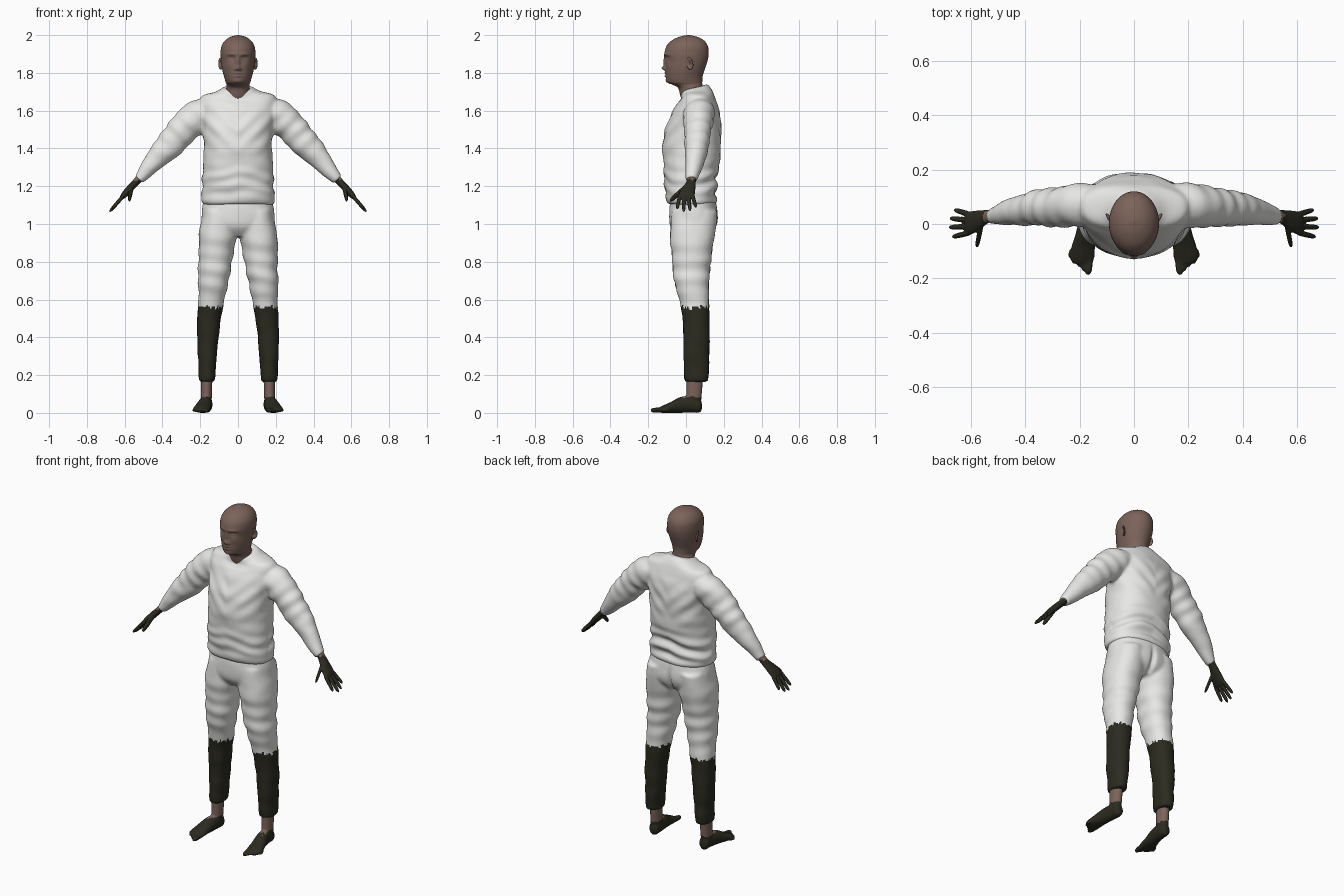
import bpy, bmesh, math
from mathutils import Vector, noise

if "Cube" in bpy.data.objects:
    bpy.data.objects.remove(bpy.data.objects["Cube"])

X, Y, Z = Vector((1, 0, 0)), Vector((0, 1, 0)), Vector((0, 0, 1))
ACROSS = Vector((.747, 0, .664))      # thickness direction of arm and hand


def material(name, color):
    m = bpy.data.materials.new(name)
    m.use_nodes = True
    m.diffuse_color = (*color, 1)
    bsdf = m.node_tree.nodes["Principled BSDF"]
    bsdf.inputs["Base Color"].default_value = (*color, 1)
    bsdf.inputs["Roughness"].default_value = .8
    return m


white = material("white_cloth", (.8, .8, .78))
olive = material("dark_olive", (.024, .024, .014))
skin = material("brown_skin", (.2, .125, .102))


def smooth_rows(rows, steps):
    """Catmull-Rom interpolation of cross-section rows."""
    out = []
    for i in range(len(rows) - 1):
        quad = [rows[max(i - 1, 0)], rows[i], rows[i + 1], rows[min(i + 2, len(rows) - 1)]]
        for s in range(steps):
            t = s / steps
            out.append([b + .5 * t * (c - a + t * (2*a - 5*b + 4*c - d + t * (3*(b - c) + d - a)))
                        for a, b, c, d in zip(*quad)])
    return out + [list(rows[-1])]


def loft(bm, rows, u=X, v=Y, side=1, sides=32, steps=5, power=2):
    """Skin rows of (x, y, z, radius_u, radius_v); side=-1 mirrors in x."""
    rings = []
    for x, y, z, ru, rv in smooth_rows(rows, steps):
        ring = []
        for k in range(sides):
            a = math.tau * k / sides
            c, s = (math.copysign(abs(f) ** (2 / power), f) for f in (math.cos(a), math.sin(a)))
            p = Vector((x, y, z)) + u * max(ru, .002) * c + v * max(rv, .002) * s
            p.x *= side
            ring.append(bm.verts.new(p))
        rings.append(ring)
    for lo, hi in zip(rings, rings[1:]):
        for k in range(sides):
            n = (k + 1) % sides
            bm.faces.new((lo[k], lo[n], hi[n], hi[k]))
    bm.faces.new(rings[0])
    bm.faces.new(rings[-1])


def digit(bm, a, b, r, u, v, side):
    """Finger or toe with a rounded end."""
    a, b = Vector(a), Vector(b)
    loft(bm, [(*a.lerp(b, t), r * k, r * k) for t, k in
              ((0, 1), (.5, 1), (.85, .85), (1, .35))], u, v, side, 12, 3)


def body_rows(profile):
    """Turn (z, front, back, half_width) into loft rows."""
    return [(0, (f + b) / 2, z, w, (b - f) / 2) for z, f, b, w in profile]


def finish(name, bm, mats, voxel=0, rule=None, shape=None):
    """Make the object, fuse its pieces, shape the cloth and colour the faces."""
    bmesh.ops.recalc_face_normals(bm, faces=bm.faces)
    me = bpy.data.meshes.new(name)
    bm.to_mesh(me)
    bm.free()
    ob = bpy.data.objects.new(name, me)
    bpy.context.collection.objects.link(ob)
    if voxel:
        fuse = ob.modifiers.new("fuse", 'REMESH')
        fuse.mode, fuse.voxel_size = 'VOXEL', voxel
        soften = ob.modifiers.new("soften", 'SMOOTH')
        soften.factor, soften.iterations = .5, 5
        graph = bpy.context.evaluated_depsgraph_get()
        me = bpy.data.meshes.new_from_object(ob.evaluated_get(graph))
        ob.modifiers.clear()
        ob.data = me
    if shape:
        moved = [shape(v.co.copy(), v.normal.copy()) for v in me.vertices]
        for v, p in zip(me.vertices, moved):
            v.co = p
    me.materials.clear()
    for m in mats:
        me.materials.append(m)
    for f in me.polygons:
        f.use_smooth = True
        f.material_index = rule(f.center) if rule else 0
    me.update()
    return ob


def bell(d, width):
    return math.exp(-(d / width) ** 2)


def ragged(p, size):
    return size * noise.noise(Vector((p.x * 70, p.y * 70, 3)))


# Head and neck, with the face pressed in and out of the loft
FACE = [  # x, z, width, height, push
    (0, 1.857, .009, .025, .012), (0, 1.825, .011, .011, .02),
    (.012, 1.818, .008, .007, .008), (.035, 1.898, .024, .008, .006),
    (.034, 1.879, .017, .011, -.011), (.034, 1.876, .011, .006, .006),
    (.045, 1.84, .02, .02, .004), (0, 1.798, .02, .005, .007),
    (0, 1.783, .016, .005, .007), (0, 1.79, .022, .003, -.004),
    (0, 1.755, .02, .012, .005)]


def face_shape(p, n):
    if p.y < 0 and p.z > 1.73:
        push = sum(a * bell(abs(p.x) - x, w) * bell(p.z - z, h) for x, z, w, h, a in FACE)
        p.y -= push * min(1, -p.y / .04)
    return p


bm = bmesh.new()
loft(bm, body_rows([
    (1.62, -.01, .11, .07), (1.68, -.03, .1, .066), (1.72, -.042, .09, .062),
    (1.737, -.07, .087, .06), (1.75, -.098, .086, .065), (1.78, -.107, .088, .074),
    (1.82, -.108, .1, .084), (1.86, -.108, .113, .089), (1.9, -.114, .12, .092),
    (1.94, -.104, .116, .088), (1.97, -.078, .097, .07), (1.99, -.038, .062, .042),
    (2, .005, .02, .006)]), sides=96, steps=8)
finish("head", bm, [skin], shape=face_shape)

# Ears: flattened ovals with a hollow on the outer side
for side, label in ((1, "left"), (-1, "right")):
    bm = bmesh.new()
    bmesh.ops.create_uvsphere(bm, u_segments=32, v_segments=24, radius=1)
    for v in bm.verts:
        hollow = bell(math.hypot(v.co.y, v.co.z), .55) if v.co.x > 0 else 0
        x = .011 * (v.co.x - 1.5 * hollow) + .012 * v.co.y
        v.co = Vector((side * (.09 + x), .018 + .02 * v.co.y - .005 * v.co.z,
                       1.85 + .033 * v.co.z))
    finish(label + "_ear", bm, [skin])

# Shirt: torso and sleeves fused into one cloth
bm = bmesh.new()
loft(bm, body_rows([
    (1.105, -.095, .152, .186), (1.13, -.105, .162, .195), (1.2, -.113, .16, .19),
    (1.3, -.118, .172, .186), (1.4, -.124, .184, .18), (1.5, -.112, .187, .187),
    (1.58, -.078, .178, .2), (1.64, -.048, .162, .205), (1.68, -.025, .145, .188),
    (1.7, -.025, .13, .12), (1.725, -.025, .115, .078)]), sides=64, power=2.3)
for side in (1, -1):
    loft(bm, [(.11, .07, 1.625, .06, .065), (.19, .07, 1.59, .087, .082),
              (.285, .062, 1.505, .082, .072), (.37, .057, 1.41, .072, .064),
              (.45, .045, 1.325, .052, .049), (.512, .032, 1.252, .033, .034),
              (.528, .03, 1.234, .029, .031)], ACROSS, Y, side)


def shirt_shape(p, n):
    collar = bell(p.x, .1) * min(1, max(0, (p.z - 1.64) / .06))
    fold = .007 * noise.noise(Vector((p.x * 7, p.y * 7, p.z * 14)))
    # Bunched cloth above the hem, deepest at the back
    bunch = bell(p.z - 1.21, .08) * (.011 if p.y > .03 else .004) * bell(p.x, .25)
    fold += bunch * math.sin(p.z * 85 + abs(p.x) * 14 + 2 * noise.noise(p * 6))
    # Pulled cloth running from the chest to the armpit
    fold += .003 * bell(p.z - 1.5, .1) * math.sin(60 * (p.z - abs(p.x)))
    p += n * fold * (1 - collar)
    p.z += collar * .3 * (p.y - .06)
    return p


finish("shirt", bm, [white], .009, shape=shirt_shape)

# Trousers: hips and legs fused, dark from the knee down
bm = bmesh.new()
loft(bm, [(0, .035, 1.14, .178, .115), (0, .04, 1.05, .195, .13),
          (0, .038, .98, .185, .12), (0, .035, .935, .09, .08)], sides=64, power=2.2)
for side in (1, -1):
    loft(bm, [(.1, .045, 1.07, .085, .12), (.107, .035, .95, .1, .12),
              (.117, .03, .85, .093, .107), (.131, .03, .7, .08, .092),
              (.145, .047, .57, .067, .075), (.16, .056, .4, .057, .07),
              (.163, .055, .25, .048, .067), (.164, .055, .165, .041, .062)],
         side=side, power=2.2)


def trouser_shape(p, n):
    fold = .005 * noise.noise(Vector((p.x * 8, p.y * 8, p.z * 13)))
    fold += .003 * bell(p.z - .75, .15) * math.sin(p.z * 70 + p.x * 10)
    fold -= .018 * bell(p.x, .014) * bell(p.z - 1, .07) * (p.y > .06)
    return p + n * fold


finish("trousers", bm, [white, olive], .009,
       lambda c: int(c.z < .56 + ragged(c, .022)), trouser_shape)

for side, label in ((1, "left"), (-1, "right")):
    # Foot with toes and bare ankle
    bm = bmesh.new()
    loft(bm, [(.166, .084, .035, .012, .018), (.167, .07, .038, .028, .037),
              (.168, .03, .045, .033, .044), (.176, -.03, .042, .037, .042),
              (.186, -.08, .029, .043, .029), (.191, -.12, .02, .046, .02),
              (.189, -.145, .015, .036, .013)], X, Z, side)
    loft(bm, [(.168, .04, .04, .028, .038), (.167, .043, .1, .029, .041),
              (.166, .048, .22, .032, .045)], side=side)
    for i in range(5):
        digit(bm, (.163 + .016 * i, -.125 + .008 * i, .017),
              (.169 + .0165 * i, -.188 + .014 * i * i ** .1, .013),
              .014 if i == 0 else .01, X, Z, side)
    finish(label + "_foot", bm, [skin, olive], .005,
           lambda c: int(c.z < .083 + ragged(c, .01)),
           lambda p, n: Vector((p.x, p.y, max(p.z, 0))))

    # Gloved hand with fingers, thumb and a strip of bare wrist
    bm = bmesh.new()
    loft(bm, [(.505, .032, 1.262, .022, .024), (.54, .027, 1.222, .019, .025),
              (.57, .014, 1.19, .019, .036), (.6, .004, 1.157, .017, .043),
              (.615, .003, 1.14, .012, .041)], ACROSS, Y, side)
    for i, (reach, spread) in enumerate(((.05, .052), (.066, .021), (.07, -.012), (.057, -.047))):
        y = .036 - .023 * i
        digit(bm, (.606, y, 1.15), (.61 + reach, spread, 1.145 - 1.15 * reach),
              .0105, ACROSS, Y, side)
    digit(bm, (.56, .005, 1.2), (.578, -.085, 1.122), .0125,
          ACROSS, Vector((0, .68, -.73)), side)
    finish(label + "_hand", bm, [skin, olive], .0035,
           lambda c: int(c.z < 1.234 + ragged(c, .012)))
